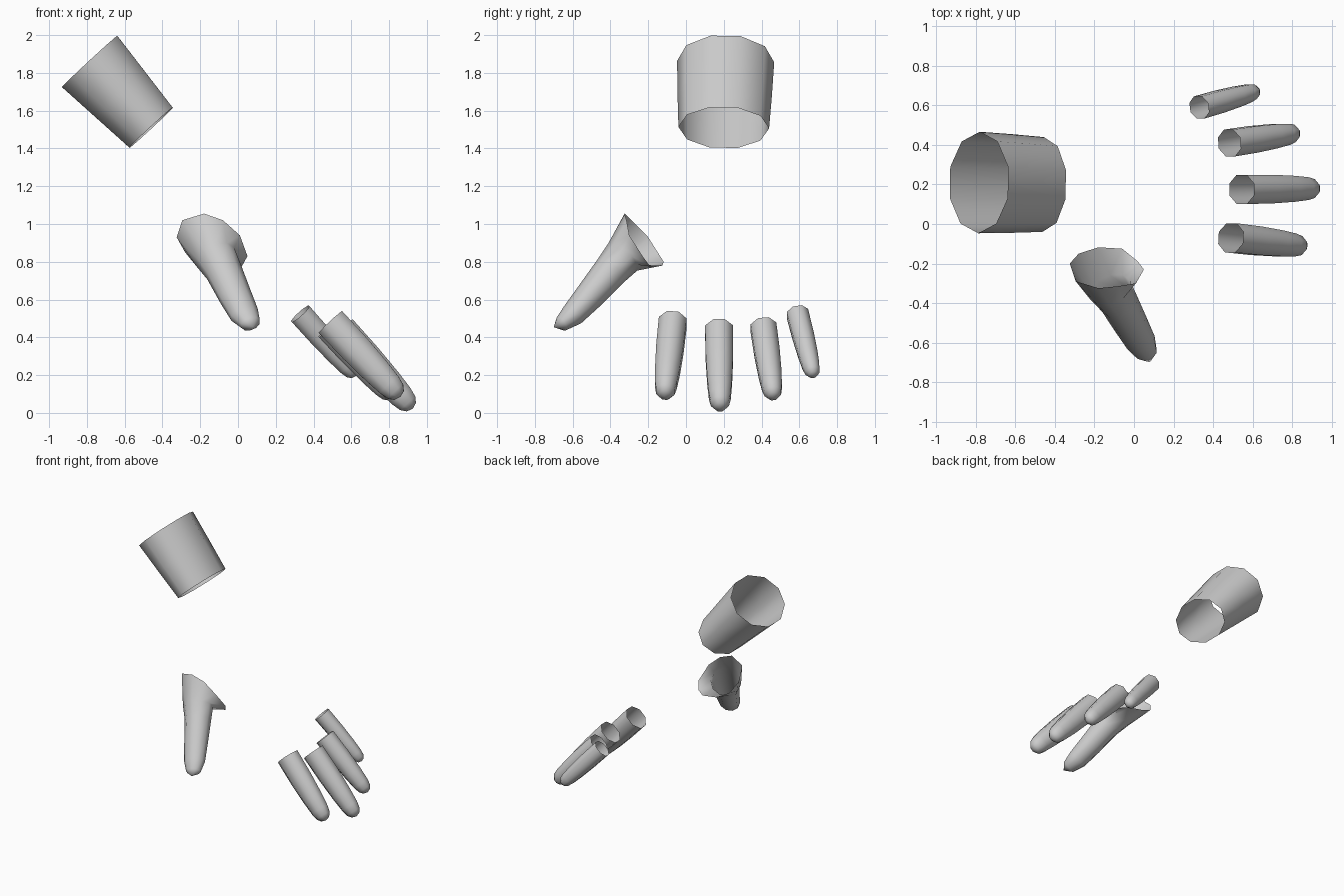
import bpy, math
from mathutils import Vector

if "Cube" in bpy.data.objects:
    bpy.data.objects.remove(bpy.data.objects["Cube"])


def make_object(name, rings, tip=None):
    """Skin a list of equal-sized rings, open at the start, optionally closed at a tip."""
    n = len(rings[0])
    verts = [p for r in rings for p in r]
    faces = []
    for k in range(len(rings) - 1):
        for i in range(n):
            j = (i + 1) % n
            faces.append((k * n + i, k * n + j, (k + 1) * n + j, (k + 1) * n + i))
    if tip is not None:
        verts.append(Vector(tip))
        last = (len(rings) - 1) * n
        faces += [(last + i, last + (i + 1) % n, len(verts) - 1) for i in range(n)]
    mesh = bpy.data.meshes.new(name)
    mesh.from_pydata(verts, [], faces)
    for p in mesh.polygons:
        p.use_smooth = True
    ob = bpy.data.objects.new(name, mesh)
    bpy.context.collection.objects.link(ob)
    return ob


def ring(center, axis, side, r_side, r_up, n, phase=0.0):
    """Oval ring across the axis, starting at its upper point and turning away from side."""
    d = Vector(axis).normalized()
    e1 = Vector(side)
    e1 = (e1 - d * e1.dot(d)).normalized()
    e2 = d.cross(e1)
    if e2.z < 0:
        e2 = -e2
    out = []
    for i in range(n):
        a = 2 * math.pi * (i + phase) / n
        out.append(Vector(center) + e2 * r_up * math.cos(a) - e1 * r_side * math.sin(a))
    return out


# Wrist cuff: open tapered oval tube
top, low = Vector((-0.785, 0.21, 1.86)), Vector((-0.46, 0.2, 1.51))
axis = low - top
make_object("wrist_cuff", [
    ring(top, axis, (0, 1, 0), 0.257, 0.21, 10, 0.5),
    ring(top.lerp(low, 0.5), axis, (0, 1, 0), 0.25, 0.187, 10, 0.5),
    ring(low, axis, (0, 1, 0), 0.24, 0.164, 10, 0.5)])

# Fingertips: tapered tubes open at the base with rounded ends
FINGERS = {
    "index_finger": ((0.49, -0.07, 0.48), (0.86, -0.113, 0.085), 0.080, 0.092),
    "middle_finger": ((0.545, 0.175, 0.44), (0.925, 0.18, 0.022), 0.080, 0.090),
    "ring_finger": ((0.483, 0.41, 0.453), (0.825, 0.463, 0.08), 0.074, 0.082),
    "little_finger": ((0.33, 0.59, 0.525), (0.625, 0.675, 0.195), 0.062, 0.068),
}
PROFILE = [(0, 1), (0.35, 0.98), (0.65, 0.89), (0.84, 0.78), (0.93, 0.65), (0.98, 0.4)]
for name, (base, tip, r_side, r_up) in FINGERS.items():
    b, t = Vector(base), Vector(tip)
    rings = [ring(b.lerp(t, f), t - b, (0, 1, 0), r_side * s, r_up * s, 8, 0.5)
             for f, s in PROFILE]
    make_object(name, rings, t)

# Thumb: flared irregular rim blending into a bent tapering digit
rim = [Vector(p) for p in (
    (-0.18, -0.325, 1.055), (-0.295, -0.29, 1.02), (-0.325, -0.2, 0.93),
    (-0.28, -0.15, 0.85), (-0.18, -0.118, 0.80), (-0.06, -0.125, 0.78),
    (0.02, -0.19, 0.775), (0.05, -0.23, 0.83), (0.01, -0.3, 0.94),
    (-0.08, -0.315, 1.02))]
SECTIONS = [  # center, side radius, thickness radius
    ((-0.12, -0.335, 0.825), 0.112, 0.105),
    ((-0.075, -0.40, 0.75), 0.098, 0.092),
    ((-0.015, -0.51, 0.62), 0.088, 0.078),
    ((0.035, -0.60, 0.52), 0.078, 0.064),
    ((0.066, -0.66, 0.472), 0.055, 0.042)]
thumb_tip = (0.08, -0.70, 0.454)
path = [Vector((-0.15, -0.26, 0.9))] + [Vector(c) for c, _, _ in SECTIONS] + [Vector(thumb_tip)]
body = [ring(c, path[k + 2] - path[k], (1, 0, 0), ra, rb, 10)
        for k, (c, ra, rb) in enumerate(SECTIONS)]
make_object("thumb", [rim] + body, thumb_tip)
